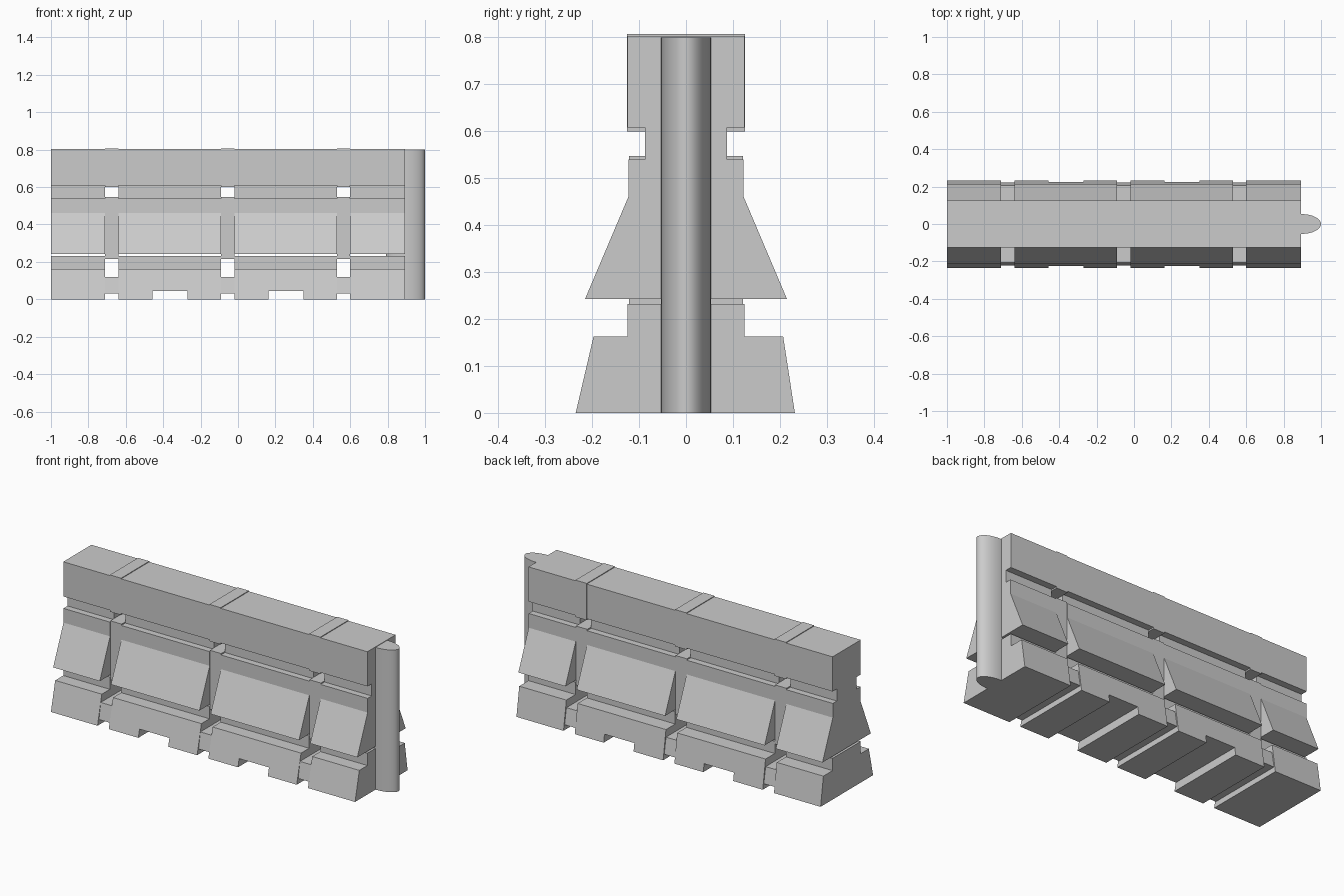
import bpy, bmesh, math

if "Cube" in bpy.data.objects:
    bpy.data.objects.remove(bpy.data.objects["Cube"])

SEGMENTS = [(-1.0, -0.71), (-0.64, -0.09), (-0.02, 0.53), (0.60, 0.893)]
GROOVES = [(-0.71, -0.64), (-0.09, -0.02), (0.53, 0.60)]


def prism(name, profile, x0, x1):
    """Extrude a closed (y, z) profile along x."""
    bm = bmesh.new()
    face = bm.faces.new([bm.verts.new((x0, y, z)) for y, z in profile])
    ext = bmesh.ops.extrude_face_region(bm, geom=[face])
    verts = [g for g in ext["geom"] if isinstance(g, bmesh.types.BMVert)]
    bmesh.ops.translate(bm, verts=verts, vec=(x1 - x0, 0, 0))
    bmesh.ops.recalc_face_normals(bm, faces=bm.faces)
    mesh = bpy.data.meshes.new(name)
    bm.to_mesh(mesh)
    bm.free()
    ob = bpy.data.objects.new(name, mesh)
    bpy.context.collection.objects.link(ob)
    return ob


def mirrored(half):
    """Complete a +y half profile, listed bottom to top."""
    return half + [(-y, z) for y, z in reversed(half)]


UPPER = mirrored([(0.215, 0.243), (0.123, 0.46), (0.123, 0.54), (0.087, 0.54),
                  (0.087, 0.608), (0.125, 0.608), (0.125, 0.803)])
LOWER = [(0.232, 0), (0.207, 0.163), (0.125, 0.163), (0.125, 0.232),
         (-0.125, 0.232), (-0.125, 0.163), (-0.197, 0.163), (-0.235, 0)]

# flared upper blocks and stepped feet
for i, (a, b) in enumerate(SEGMENTS):
    prism(f"upper_block_{i}", UPPER, a, b)
    foot = prism(f"foot_block_{i}", LOWER, a, b)
    # drainage channel under the two long feet
    if i in (1, 2):
        mid = (a + b) / 2 + 0.002
        cutter = prism(f"channel_cutter_{i}",
                       mirrored([(0.4, -0.1), (0.4, 0.045)]), mid - 0.093, mid + 0.093)
        cutter.hide_render = True
        cutter.hide_set(True)
        mod = foot.modifiers.new("channel", "BOOLEAN")
        mod.operation = "DIFFERENCE"
        mod.solver = "EXACT"
        mod.object = cutter
        bpy.context.view_layer.objects.active = foot
        bpy.ops.object.modifier_apply(modifier=mod.name)
        bpy.data.objects.remove(cutter)

# recessed connectors between the blocks, leaving through holes
for i, (a, b) in enumerate(GROOVES):
    prism(f"top_connector_{i}", mirrored([(0.1255, 0.60), (0.1255, 0.807)]), a, b)
    prism(f"middle_pillar_{i}", mirrored([(0.121, 0.215), (0.121, 0.547)]), a, b)
    prism(f"foot_connector_{i}", mirrored([(0.222, 0.03), (0.206, 0.12)]), a, b)

# rounded coupling post on the right end
bpy.ops.mesh.primitive_cylinder_add(vertices=32, radius=1, depth=0.80,
                                    location=(0.895, 0, 0.40))
post = bpy.context.object
post.name = "coupling_post"
post.scale = (0.105, 0.053, 1)
bpy.ops.object.transform_apply(location=False, rotation=False, scale=True)
bpy.ops.object.shade_smooth_by_angle(angle=math.radians(30))
